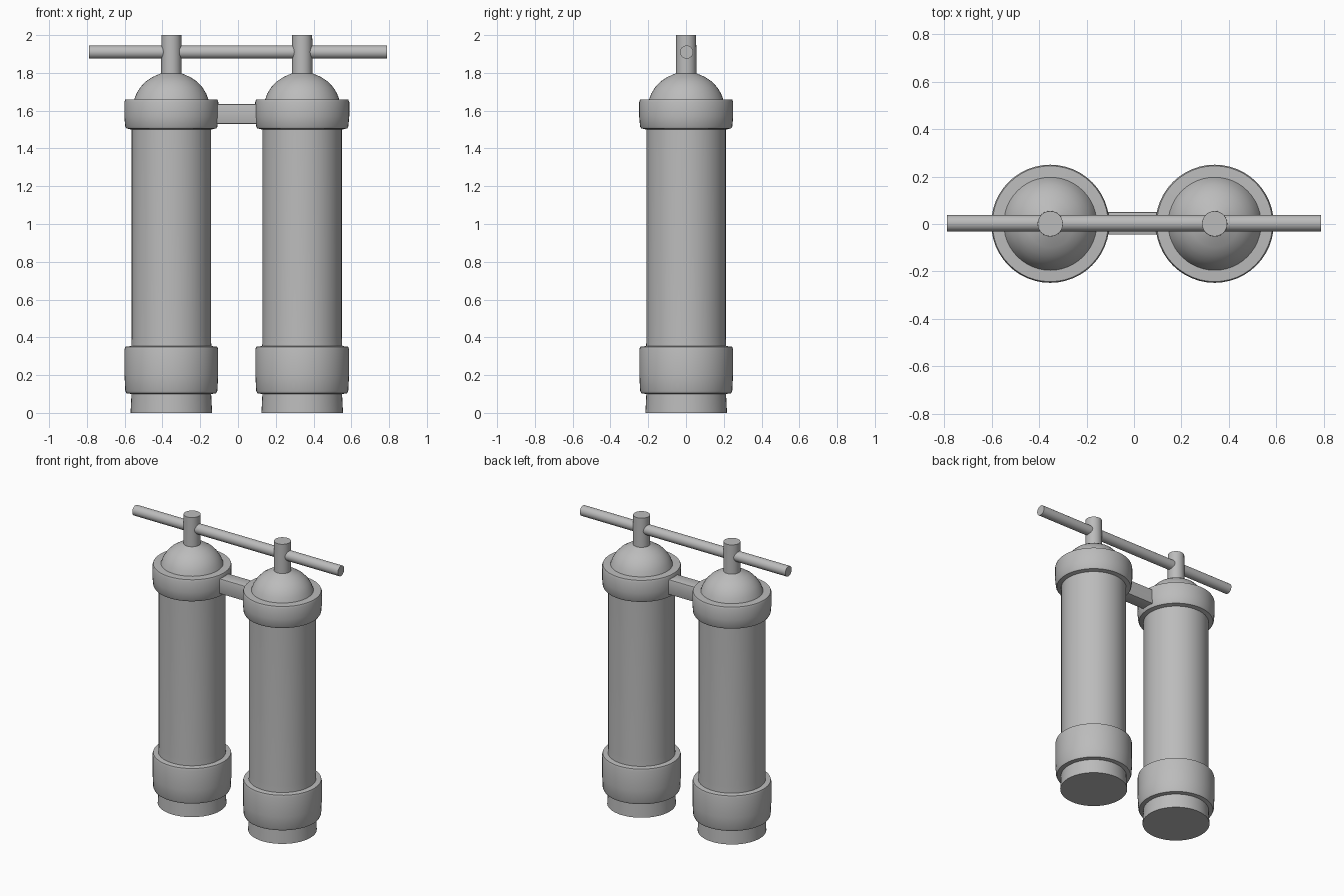
import bpy, bmesh, math
from mathutils import Vector

if "Cube" in bpy.data.objects:
    bpy.data.objects.remove(bpy.data.objects["Cube"])

grey = bpy.data.materials.new("plain_grey")
grey.diffuse_color = (0.5, 0.5, 0.5, 1)
grey.use_nodes = True
grey.node_tree.nodes["Principled BSDF"].inputs["Base Color"].default_value = grey.diffuse_color


def finish(name, bm, loc, angle=40):
    bmesh.ops.recalc_face_normals(bm, faces=bm.faces)
    me = bpy.data.meshes.new(name)
    bm.to_mesh(me)
    bm.free()
    ob = bpy.data.objects.new(name, me)
    bpy.context.collection.objects.link(ob)
    ob.location = loc
    me.materials.append(grey)
    bpy.ops.object.select_all(action='DESELECT')
    ob.select_set(True)
    bpy.context.view_layer.objects.active = ob
    bpy.ops.object.shade_smooth_by_angle(angle=math.radians(angle))
    return ob


def lathe(name, profile, loc, sides=48):
    """Revolve a (radius, height) profile about z, closing both ends."""
    bm = bmesh.new()
    rings = [[bm.verts.new((r * math.cos(2 * math.pi * i / sides),
                            r * math.sin(2 * math.pi * i / sides), z))
              for i in range(sides)] for r, z in profile]
    for a, b in zip(rings, rings[1:]):
        for i in range(sides):
            j = (i + 1) % sides
            bm.faces.new((a[i], a[j], b[j], b[i]))
    bm.faces.new(rings[0])
    bm.faces.new(rings[-1])
    return finish(name, bm, loc)


# Tank outline: foot, lower collar, body, upper collar, domed shoulder, stem
tank = [(0.216, 0), (0.211, 0.10), (0.238, 0.104), (0.244, 0.118),
        (0.248, 0.20), (0.248, 0.335), (0.244, 0.35), (0.212, 0.354),
        (0.210, 0.40), (0.210, 1.50), (0.238, 1.506), (0.244, 1.516),
        (0.249, 1.57), (0.249, 1.645), (0.244, 1.658), (0.196, 1.66),
        (0.185, 1.69), (0.165, 1.723), (0.136, 1.754), (0.100, 1.778),
        (0.054, 1.798), (0.053, 2.0)]

for side, x in (("left", -0.353), ("right", 0.34)):
    lathe(side + "_tank", tank, (x, 0.001, 0))

# Handle bar through both stems
bar = lathe("handle_bar", [(0.035, -0.788), (0.035, 0.788)], (0, 0.003, 1.91), 24)
bar.rotation_euler = (0, math.pi / 2, 0)

# Bridge joining the two upper collars
bm = bmesh.new()
bmesh.ops.create_cube(bm, size=1)
bmesh.ops.scale(bm, vec=Vector((0.24, 0.096, 0.105)), verts=bm.verts)
bmesh.ops.bevel(bm, geom=[e for e in bm.edges if abs(e.verts[0].co.x - e.verts[1].co.x) > 0.1],
                offset=0.006, segments=2, affect='EDGES', profile=0.5)
finish("collar_bridge", bm, (-0.006, 0.003, 1.582))
